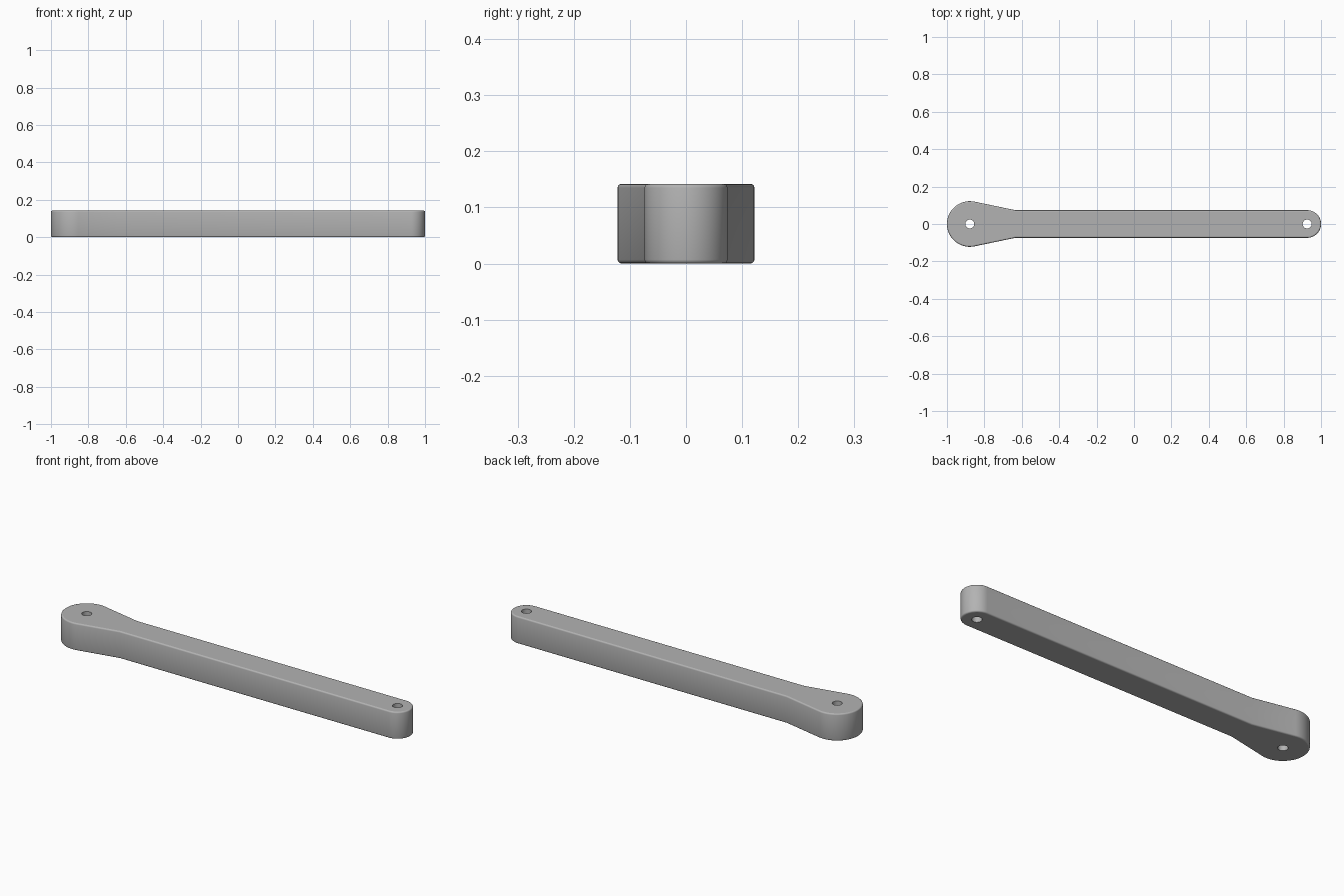
import bpy
import bmesh
from math import acos, atan2, cos, hypot, pi, sin

cube = bpy.data.objects.get("Cube")
if cube:
    bpy.data.objects.remove(cube, do_unlink=True)

BIG_R, SMALL_R, HOLE_R = 0.122, 0.074, 0.024
BIG_X, SMALL_X, NECK_X = -1 + BIG_R, 1 - SMALL_R, -0.635
HEIGHT, BEVEL, BEVEL_STEPS = 0.142, 0.007, 3


def arc(cx, radius, start, end, steps):
    """Points on a counter-clockwise arc centred on the x axis."""
    angles = [start + (end - start) * i / steps for i in range(steps + 1)]
    return [(cx + radius * cos(a), radius * sin(a)) for a in angles]


def outline(inset):
    """Arm outline: large round end, tapered neck, straight bar, round tip."""
    big, small = BIG_R - inset, SMALL_R - inset
    dx = NECK_X - BIG_X
    tangent = atan2(small, dx) + acos(big / hypot(dx, small))
    return (arc(BIG_X, big, tangent, 2 * pi - tangent, 40)
            + [(NECK_X, -small)]
            + arc(SMALL_X, small, -pi / 2, pi / 2, 32)
            + [(NECK_X, small)])


def hole(cx):
    return arc(cx, HOLE_R, 0, 2 * pi, 32)[:-1]


def skin(bm, rings):
    """Join stacked rings with quads and return the first and last edge loops."""
    loops = [[bm.verts.new((x, y, z)) for x, y in pts] for pts, z in rings]
    for low, high in zip(loops, loops[1:]):
        for i in range(len(low)):
            j = (i + 1) % len(low)
            bm.faces.new((low[i], low[j], high[j], high[i]))
    return [[bm.edges.get((lp[i - 1], lp[i])) for i in range(len(lp))]
            for lp in (loops[0], loops[-1])]


# Rounded rim: inset and height of each ring from the bottom up
rim = [(BEVEL * (1 - sin(a)), BEVEL * (1 - cos(a)))
       for a in (pi / 2 * i / BEVEL_STEPS for i in range(BEVEL_STEPS + 1))]
levels = rim + [(inset, HEIGHT - z) for inset, z in reversed(rim)]

# Outer wall and the two pivot holes
bm = bmesh.new()
walls = [skin(bm, [(outline(inset), z) for inset, z in levels])]
for cx in (BIG_X, SMALL_X):
    walls.append(skin(bm, [(hole(cx), 0), (hole(cx), HEIGHT)]))

# Flat bottom and top around the holes
for side, direction in ((0, -1), (1, 1)):
    edges = [e for wall in walls for e in wall[side]]
    bmesh.ops.triangle_fill(bm, edges=edges, use_beauty=True,
                            normal=(0, 0, direction))
bmesh.ops.recalc_face_normals(bm, faces=bm.faces[:])

mesh = bpy.data.meshes.new("link_arm")
bm.to_mesh(mesh)
bm.free()
arm = bpy.data.objects.new("link_arm", mesh)
bpy.context.collection.objects.link(arm)

# Plain grey
grey = bpy.data.materials.new("grey")
grey.use_nodes = True
colour = (0.45, 0.45, 0.45, 1)
grey.diffuse_color = colour
grey.node_tree.nodes["Principled BSDF"].inputs["Base Color"].default_value = colour
mesh.materials.append(grey)

# Smooth rounded walls, flat caps
bpy.ops.object.select_all(action="DESELECT")
arm.select_set(True)
bpy.context.view_layer.objects.active = arm
bpy.ops.object.shade_smooth_by_angle(angle=0.61)
for face in mesh.polygons:
    if abs(face.normal.z) > 0.999:
        face.use_smooth = False
